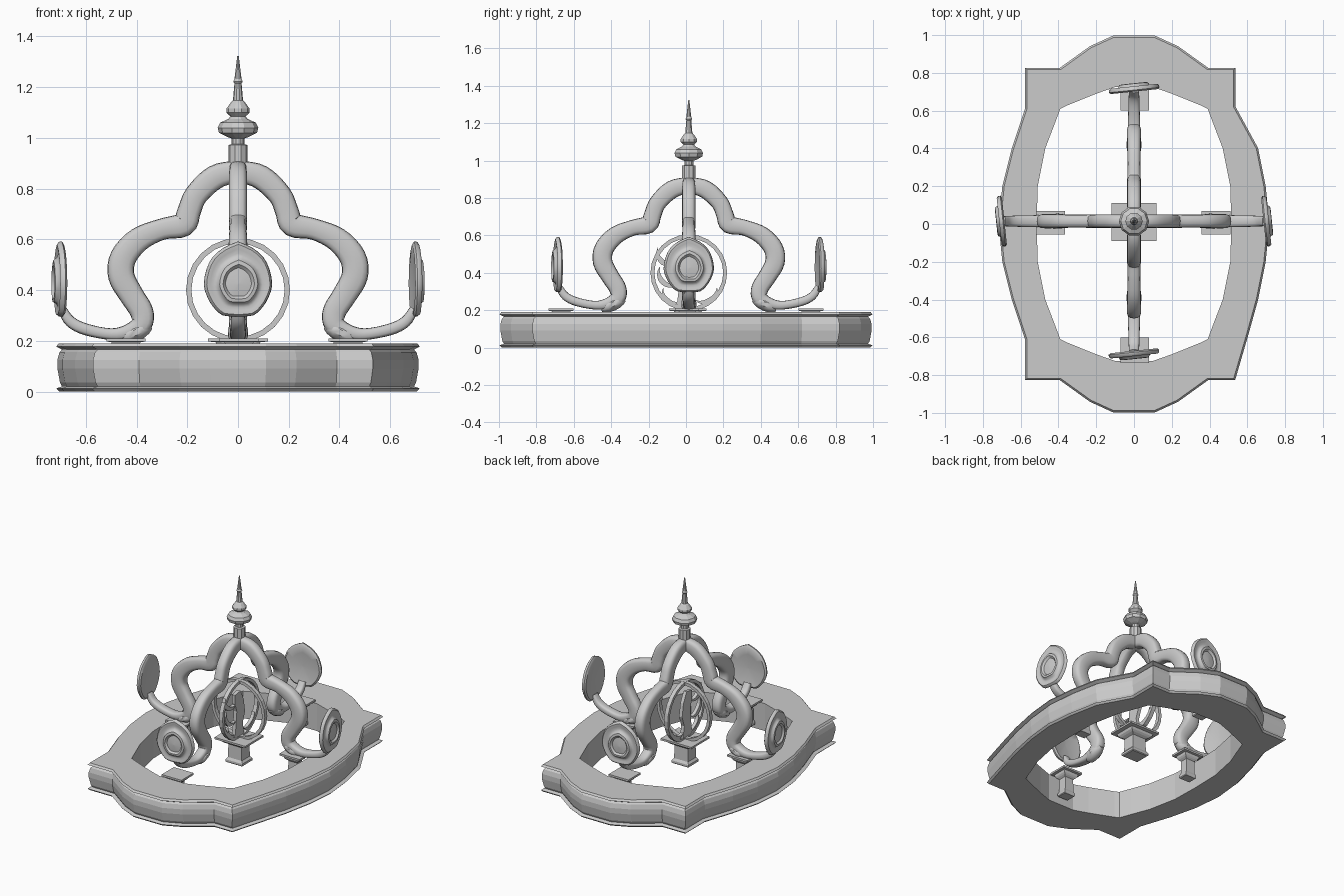
import bpy, bmesh, math
from mathutils import Vector, Matrix

if "Cube" in bpy.data.objects:
    bpy.data.objects.remove(bpy.data.objects["Cube"])

CY = 0.015  # the canopy sits slightly behind the base centre


def make(name, verts, faces, smooth=None, mat=None):
    me = bpy.data.meshes.new(name)
    me.from_pydata([tuple(v) for v in verts], [], faces)
    bm = bmesh.new()
    bm.from_mesh(me)
    bmesh.ops.recalc_face_normals(bm, faces=bm.faces)
    bm.to_mesh(me)
    bm.free()
    if smooth:
        me.shade_smooth()
        me.set_sharp_from_angle(angle=math.radians(smooth))
    ob = bpy.data.objects.new(name, me)
    bpy.context.collection.objects.link(ob)
    if mat:
        ob.matrix_world = mat
    return ob


def loft(name, rings, closed=False, smooth=None, mat=None):
    """Skin a list of equal-length rings; closed joins last to first, otherwise ends are capped."""
    n, m = len(rings[0]), len(rings)
    verts = [v for r in rings for v in r]
    faces = []
    for i in range(m if closed else m - 1):
        a, b = i * n, ((i + 1) % m) * n
        for j in range(n):
            k = (j + 1) % n
            faces.append((a + j, a + k, b + k, b + j))
    if not closed:
        faces += [tuple(range(n)), tuple(range((m - 1) * n, m * n))]
    return make(name, verts, faces, smooth, mat)


def spin4(i):
    return Matrix.Translation((0, CY, 0)) @ Matrix.Rotation(i * math.pi / 2, 4, 'Z')


# base: moulded ring, outer points paired with inner points
right = [(.71, 0, .515, 0), (.69, .2, .51, .2), (.65, .4, .47, .4), (.53, .62, .42, .53),
         (.53, .82, .39, .61), (.39, .82, .36, .625), (.23, .935, .2, .69), (.11, .99, .1, .725)]
left = [(-.11, .99, -.1, .725), (-.23, .935, -.2, .69), (-.39, .82, -.36, .625), (-.57, .82, -.39, .61),
        (-.57, .61, -.42, .53), (-.64, .4, -.47, .4), (-.69, .2, -.51, .2), (-.71, 0, -.515, 0)]
half = right + left
pairs = half + [(a, -b, c, -d) for a, b, c, d in reversed(half[1:-1])]
pairs = [(.6, -.58, c, d) if (a, b) == (.53, -.62) else (a, b, c, d) for a, b, c, d in pairs]
outer = [Vector(p[:2]) for p in pairs]
inner = [Vector(p[2:]) for p in pairs]


def offset(loop, d):
    out = []
    for i, p in enumerate(loop):
        e1 = (p - loop[i - 1]).normalized()
        e2 = (loop[(i + 1) % len(loop)] - p).normalized()
        n1, n2 = Vector((e1.y, -e1.x)), Vector((e2.y, -e2.x))
        out.append(p + (n1 + n2) * d / max(0.3, 1 + n1.dot(n2)))
    return out


mould = [(-.005, 0), (.007, .012), (-.016, .02), (-.008, .035), (.002, .09), (.002, .125),
         (-.006, .155), (-.016, .165), (.007, .177), (-.003, .19)]
rings = [[(p.x, p.y, z) for p in offset(outer, d)] for d, z in mould]
rings += [[(p.x, p.y, z) for p in inner] for z in (.19, 0)]
loft("base_ring", rings, closed=True)

# curved ribs: one S-shaped tapering sweep (x, z, half width, half depth), repeated four times
path = [Vector(p) for p in [
    (0, .87, .042, .034), (.09, .845, .048, .036), (.165, .775, .046, .036), (.193, .71, .046, .036),
    (.215, .658, .048, .036), (.3, .64, .042, .034), (.39, .60, .048, .036), (.452, .53, .052, .038),
    (.46, .455, .052, .038), (.42, .38, .048, .036), (.38, .315, .046, .036), (.382, .265, .042, .036),
    (.43, .237, .03, .034), (.5, .226, .023, .032), (.6, .245, .023, .03), (.66, .275, .022, .028),
    (.695, .325, .018, .026)]]


def catmull(pts, steps):
    ext = [2 * pts[0] - pts[1]] + pts + [2 * pts[-1] - pts[-2]]
    out = []
    for i in range(1, len(ext) - 2):
        a, b, c, d = ext[i - 1:i + 3]
        for s in range(steps):
            t = s / steps
            out.append(.5 * (2 * b + (c - a) * t + (2 * a - 5 * b + 4 * c - d) * t * t
                             + (3 * b - a - 3 * c + d) * t ** 3))
    return out + [pts[-1]]


line = catmull(path, 4)
rib = []
for i, p in enumerate(line):
    t = line[min(i + 1, len(line) - 1)] - line[max(i - 1, 0)]
    n = Vector((-t[1], t[0])).normalized()
    ring = []
    for k in range(16):
        a = 2 * math.pi * k / 16
        c, s = math.cos(a), math.sin(a)
        u = math.copysign(abs(c) ** .65, c) * p[2]
        v = math.copysign(abs(s) ** .65, s) * p[3]
        ring.append((p[0] + n.x * u, v, p[1] + n.y * u))
    rib.append(ring)

# leaf: shield-shaped plaque with a raised rim and a raised centre (y, z outline)
side = [Vector(p) for p in [(0, .295), (.06, .3), (.095, .33), (.12, .37), (.135, .42),
                            (.125, .48), (.1, .53), (.055, .568), (0, .592)]]
side = catmull(side, 2)
outline = side + [Vector((-p.x, p.y)) for p in reversed(side[1:-1])]
mid = Vector((0, .425))
relief = [(.02, .004), (.6, 0), (.92, -.008), (1, 0), (.99, .012), (.93, .02), (.82, .018),
          (.72, .014), (.62, .02), (.56, .034), (.46, .036), (.38, .024), (.02, .03)]
leaf = []
for f, dx in relief:
    leaf.append([(.694 + dx, (mid + (p - mid) * f).x, (mid + (p - mid) * f).y) for p in outline])
pivot = Matrix.Translation((.70, 0, .43))
tilt = pivot @ Matrix.Rotation(math.radians(6), 4, 'Z') @ pivot.inverted()

# husk: small swelling wrapped round the foot of each rib
husk = []
for i in range(1, 8):
    a = math.pi * i / 8
    husk.append([(.405 - .068 * math.cos(a) + .01 * math.cos(b) * math.sin(a),
                  .042 * math.sin(a) * math.sin(b),
                  .262 - .03 * math.cos(a) * -1 + .034 * math.sin(a) * math.cos(b) - .03)
                 for b in [2 * math.pi * k / 10 for k in range(10)]])

for i in range(4):
    loft(f"rib_{i}", rib, smooth=50, mat=spin4(i))
    loft(f"leaf_{i}", leaf, smooth=45, mat=spin4(i) @ tilt)
    loft(f"rib_husk_{i}", husk, smooth=40, mat=spin4(i))


# spire: faceted turned finial
spire = [(.038, .9), (.038, .972), (.025, .975), (.025, .998), (.04, 1.003), (.075, 1.02), (.08, 1.04),
         (.07, 1.06), (.038, 1.075), (.03, 1.085), (.046, 1.1), (.046, 1.115), (.028, 1.14),
         (.02, 1.148), (.014, 1.215), (.019, 1.222), (.014, 1.232), (.003, 1.323)]
loft("spire", [[(r * math.cos(k * math.pi / 5), CY + r * math.sin(k * math.pi / 5), z)
                for k in range(10)] for r, z in spire])


# pedestals: stepped square columns (scale factor, height)
def pedestal(name, x, y, hx, hy):
    steps = [(.5, .035), (.55, .04), (.55, .055), (.45, .07), (.43, .16), (.6, .17), (.7, .18),
             (.75, .195), (1, .197), (1, .21)]
    loft(name, [[(x + sx * hx * f, y + sy * hy * f, z)
                 for sx, sy in ((-1, -1), (1, -1), (1, 1), (-1, 1))] for f, z in steps])


pedestal("centre_pedestal", 0, .01, .118, .1)
for s, tag in ((-1, "a"), (1, "b")):
    pedestal(f"side_pedestal_{tag}", s * .438 - .004, .007, .077, .062)
    pedestal(f"end_pedestal_{tag}", .004, s * .668, .076, .067)

# globe: two crossed flat bands standing on the centre pedestal
section = [(.205, -.014), (.205, .014), (.184, .014), (.184, -.014)]
band = []
for k in range(24):
    a = 2 * math.pi * k / 24
    band.append([(r * math.cos(a), d, r * math.sin(a)) for r, d in section])
for i in range(2):
    loft(f"globe_band_{i}", band, closed=True,
         mat=Matrix.Translation((0, CY, .4)) @ Matrix.Rotation(i * math.pi / 2, 4, 'Z'))


# emblem: flat scrolling cut-out inside the globe (y, z)
def plate(name, pts):
    loft(name, [[(x, y, z) for y, z in pts] for x in (-.012, .012)])


plate("emblem_body", [(-.05, .22), (.05, .22), (.035, .3), (.06, .37), (.045, .46), (.01, .53),
                      (-.05, .52), (-.05, .46), (-.03, .4), (-.04, .3)])


def crescent(name, y, z, r, start, sweep):
    arc = [math.radians(start + sweep * k / 8) for k in range(9)]
    out = [(y + r * math.cos(a), z + r * math.sin(a)) for a in arc]
    inn = [(y + r * (1 - .42 * math.sin(math.pi * k / 8)) * math.cos(a),
            z + r * (1 - .42 * math.sin(math.pi * k / 8)) * math.sin(a)) for k, a in enumerate(arc)]
    plate(name, out + inn[-2:0:-1])


crescent("emblem_scroll_upper", -.09, .5, .07, 150, 170)
crescent("emblem_scroll_middle", -.085, .39, .07, 140, 170)
crescent("emblem_scroll_lower", -.07, .29, .06, 150, 160)
crescent("emblem_scroll_tail", .1, .3, .07, 220, 160)
